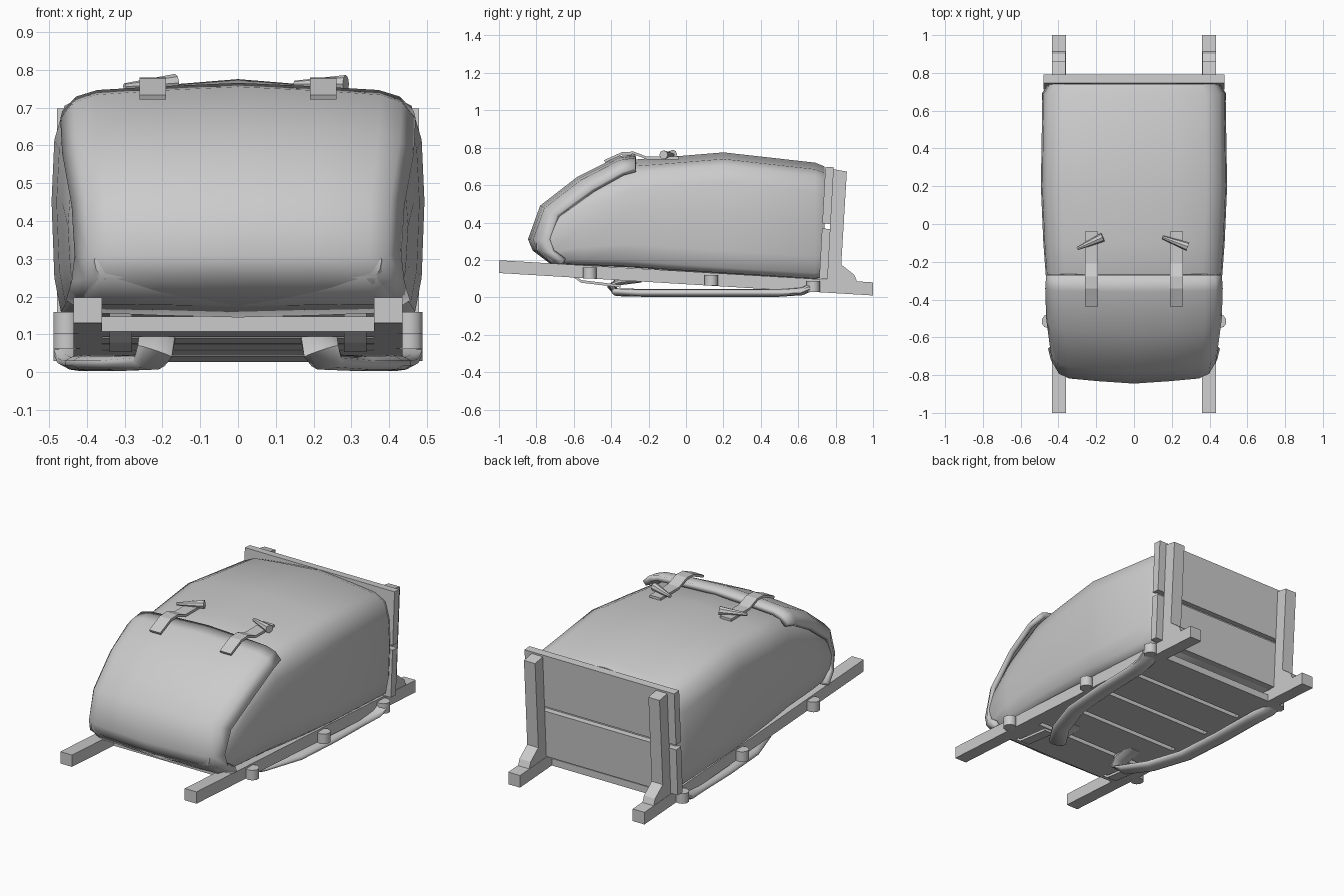
import bpy, bmesh, math
from mathutils import Vector

cube = bpy.data.objects.get("Cube")
if cube:
    bpy.data.objects.remove(cube)

grey = bpy.data.materials.new("plain_grey")
grey.use_nodes = True
grey.diffuse_color = (0.6, 0.6, 0.6, 1)
grey.node_tree.nodes["Principled BSDF"].inputs["Base Color"].default_value = (0.6, 0.6, 0.6, 1)


def finish(name, bm, angle=None):
    bmesh.ops.recalc_face_normals(bm, faces=bm.faces)
    mesh = bpy.data.meshes.new(name)
    bm.to_mesh(mesh)
    bm.free()
    mesh.materials.append(grey)
    ob = bpy.data.objects.new(name, mesh)
    bpy.context.collection.objects.link(ob)
    if angle:
        bpy.ops.object.select_all(action='DESELECT')
        ob.select_set(True)
        bpy.context.view_layer.objects.active = ob
        bpy.ops.object.shade_smooth_by_angle(angle=math.radians(angle))
    return ob


def loft(name, rings, closed=True, angle=None):
    """Skin a list of point rings; closed rings get end caps."""
    bm = bmesh.new()
    rows = [[bm.verts.new(p) for p in ring] for ring in rings]
    n = len(rows[0])
    for a, b in zip(rows, rows[1:]):
        for i in range(n if closed else n - 1):
            j = (i + 1) % n
            bm.faces.new((a[i], a[j], b[j], b[i]))
    if closed:
        bm.faces.new(rows[0])
        bm.faces.new(rows[-1])
    return finish(name, bm, angle)


def prism(name, profile, x0, x1):
    """Extrude a side profile (y, z) across x."""
    return loft(name, [[(x, y, z) for y, z in profile] for x in (x0, x1)])


def sweep(name, path, wide, thick, sides, angle=None):
    """Run a flat strap section along a path."""
    pts = [Vector(p) for p in path]
    k = math.sqrt(2) if sides == 4 else 1
    rings = []
    for i, p in enumerate(pts):
        t = (pts[min(i + 1, len(pts) - 1)] - pts[max(i - 1, 0)]).normalized()
        side = Vector((1, 0, 0))
        side = (side - t * side.dot(t)).normalized()
        up = t.cross(side)
        ring = []
        for s in range(sides):
            a = 2 * math.pi * (s + 0.5) / sides
            ring.append(p + side * (math.cos(a) * wide / 2 * k) + up * (math.sin(a) * thick / 2 * k))
        rings.append(ring)
    return loft(name, rings, True, angle)


def cylinder(name, a, b, r1, r2, sides):
    a, b = Vector(a), Vector(b)
    bm = bmesh.new()
    bmesh.ops.create_cone(bm, cap_ends=True, segments=sides, radius1=r1, radius2=r2, depth=(b - a).length)
    turn = (b - a).to_track_quat('Z', 'Y').to_matrix().to_4x4()
    bm.transform(turn)
    bmesh.ops.translate(bm, verts=bm.verts, vec=(a + b) / 2)
    return finish(name, bm, 40)


def rail_base(y):
    return 0.07 - 0.06 * y


# Bag body: stations of y, half width, bottom, top
stations = [(0.74, 0.455, 0.115, 0.70), (0.69, 0.485, 0.10, 0.72), (0.2, 0.493, 0.13, 0.775),
            (-0.1, 0.48, 0.15, 0.75), (-0.3, 0.465, 0.165, 0.735), (-0.55, 0.45, 0.175, 0.60),
            (-0.72, 0.425, 0.18, 0.47), (-0.80, 0.38, 0.25, 0.34)]
rings = []
for y, w, zb, zt in stations:
    k = min(1, (zt - zb) / 0.55)
    half = [(0.45, zt - 0.018 * k), (0.78, zt - 0.035 * k), (0.93, zt - 0.07 * k), (0.985, zt - 0.16 * k),
            (1, (zb + zt) / 2), (0.985, zb + 0.12 * k), (0.95, zb + 0.03 * k), (0.88, zb)]
    ring = [(0, y, zt)] + [(w * f, y, z) for f, z in half]
    ring += [(0, y, zb - 0.005)] + [(-w * f, y, z) for f, z in reversed(half)]
    rings.append(ring)
loft("bag_body", rings, True, 50)

# Front flap: centre line (y, z), side edge (y, z), half width
flap_rows = [(-0.27, 0.765, -0.27, 0.69, 0.465), (-0.36, 0.755, -0.34, 0.67, 0.47),
             (-0.58, 0.645, -0.50, 0.58, 0.465), (-0.78, 0.49, -0.69, 0.44, 0.44),
             (-0.845, 0.31, -0.735, 0.31, 0.432), (-0.82, 0.25, -0.72, 0.24, 0.44),
             (-0.68, 0.145, -0.66, 0.19, 0.455)]
curve = [(0.45, 0.12), (0.8, 0.25), (0.92, 0.48), (1, 1)]
curve = [(-f, t) for f, t in reversed(curve)] + [(0, 0)] + curve
rings = [[(w * f, y + (ey - y) * t, z + (ez - z) * t) for f, t in curve]
         for y, z, ey, ez, w in flap_rows]
flap = loft("bag_flap", rings, False, 50)
# Turn the outside outward, then thicken inward
if sum(p.normal.y for p in flap.data.polygons) > 0:
    flap.data.flip_normals()
thick = flap.modifiers.new("thickness", 'SOLIDIFY')
thick.thickness = 0.03
thick.offset = -1

for s, label in ((1, "left"), (-1, "right")):
    def span(a, b):
        return (s * a, s * b)

    # Long rails
    prism(label + "_rail", [(-1, 0.13), (-1, 0.198), (1, 0.08), (1, 0.01)], *span(0.36, 0.435))

    # Back posts with stepped feet
    prism(label + "_post", [(0.75, 0.08), (0.79, 0.685), (0.86, 0.672), (0.83, 0.175),
                            (0.90, 0.12), (0.92, 0.07)], *span(0.362, 0.433))

    # Round pegs beside the rails
    for y in (-0.515, 0.135, 0.68):
        z = rail_base(y)
        cylinder(label + "_peg", (s * 0.453, y, z), (s * 0.453, y, z + 0.058), 0.037, 0.037, 10)

    # Padded carrying strap under the frame
    pad = [(0.21, -0.24, 0.10), (0.215, -0.36, 0.085), (0.22, -0.40, 0.055), (0.235, -0.37, 0.027),
           (0.32, -0.24, 0.024), (0.39, -0.03, 0.024), (0.41, 0.25, 0.024), (0.415, 0.5, 0.024),
           (0.43, 0.62, 0.032), (0.44, 0.67, 0.055)]
    sweep(label + "_carry_strap", [(s * x, y, z) for x, y, z in pad], 0.10, 0.042, 10, 60)

    # Short webbing below the front of the deck
    web = [(-0.5, 0.15), (-0.58, 0.14), (-0.595, 0.11), (-0.56, 0.085), (-0.35, 0.06)]
    sweep(label + "_webbing", [(s * 0.31, y, z) for y, z in web], 0.06, 0.014, 4)

    # Flap fastener with a tapered toggle
    belt = [(-0.435, 0.727), (-0.34, 0.77), (-0.28, 0.772), (-0.21, 0.745), (-0.04, 0.745)]
    sweep(label + "_fastener", [(s * 0.225, y, z) for y, z in belt], 0.07, 0.014, 4)
    thin = (0.15, -0.07, 0.762) if s > 0 else (-0.30, -0.13, 0.755)
    fat = (0.285, -0.12, 0.762) if s > 0 else (-0.165, -0.07, 0.765)
    cylinder(label + "_toggle", thin, fat, 0.009, 0.024, 8)

# Deck planks between the rails
count, start, length = 5, -0.62, 1.36
for i in range(count):
    a = start + length * i / count
    b = a + length / count - 0.03
    prism("deck_plank", [(a, rail_base(a)), (b, rail_base(b)),
                         (b, rail_base(b) + 0.04), (a, rail_base(a) + 0.04)], -0.365, 0.365)

# Leaning back boards
for low, high in ((0.10, 0.365), (0.395, 0.695)):
    ya, yb = 0.707 + 0.055 * low, 0.707 + 0.055 * high
    prism("back_board", [(ya, low), (yb, high + 0.003), (yb + 0.045, high), (ya + 0.045, low - 0.003)],
          -0.478, 0.478)
